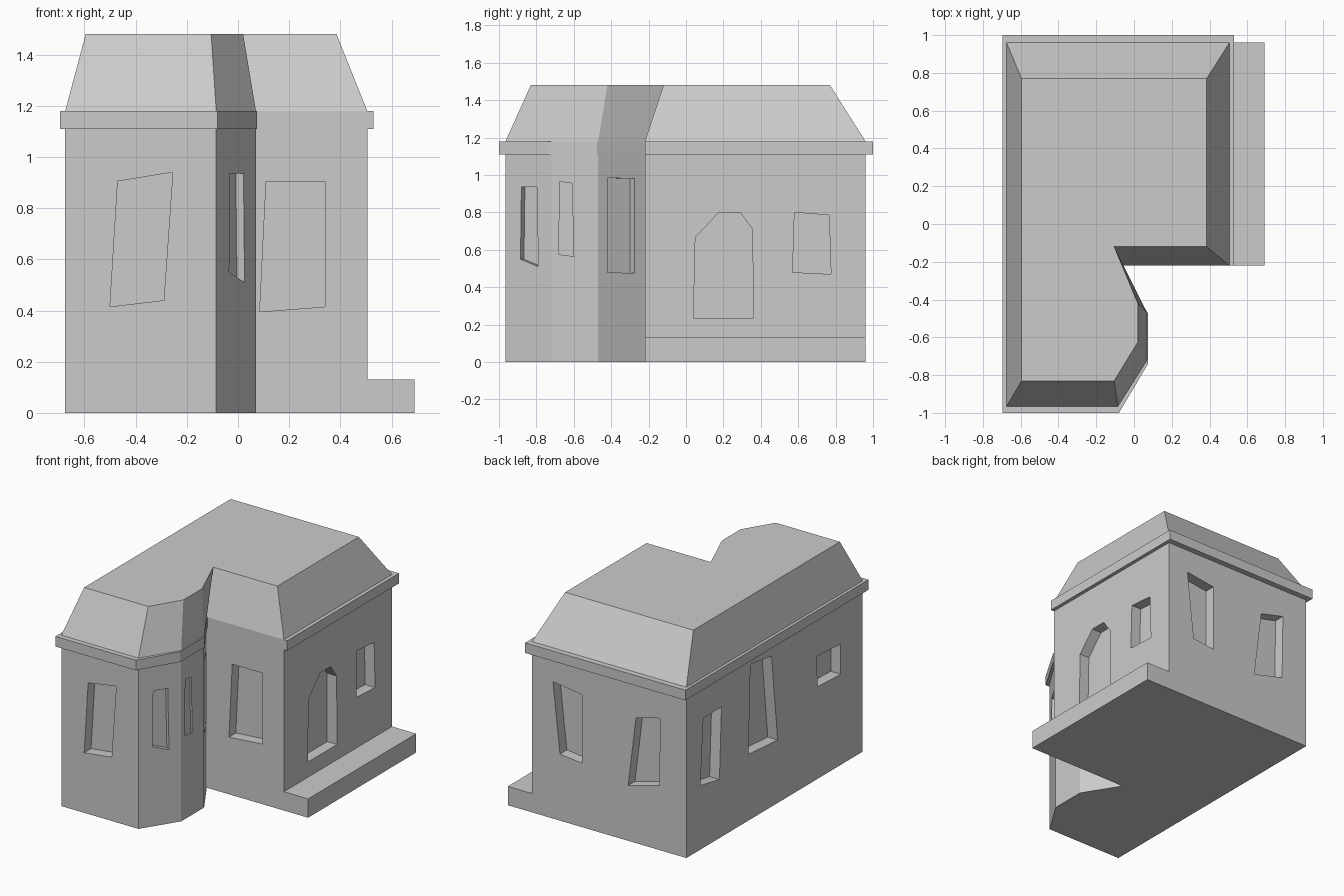
import bpy, bmesh
from mathutils import Vector

if "Cube" in bpy.data.objects:
    bpy.data.objects.remove(bpy.data.objects["Cube"])


def add_loft(bm, bottom, top):
    """Closed solid between two matching outlines."""
    a = [bm.verts.new(p) for p in bottom]
    b = [bm.verts.new(p) for p in top]
    bm.faces.new(a[::-1])
    bm.faces.new(b)
    n = len(a)
    for i in range(n):
        bm.faces.new((a[i], a[(i + 1) % n], b[(i + 1) % n], b[i]))


def finish(bm, name):
    bmesh.ops.recalc_face_normals(bm, faces=bm.faces[:])
    mesh = bpy.data.meshes.new(name)
    bm.to_mesh(mesh)
    bm.free()
    obj = bpy.data.objects.new(name, mesh)
    bpy.context.collection.objects.link(obj)
    return obj


def storey(name, plan, z0, z1, top_plan=None):
    bm = bmesh.new()
    add_loft(bm, [(x, y, z0) for x, y in plan],
             [(x, y, z1) for x, y in (top_plan or plan)])
    return finish(bm, name)


# Footprints: L-shaped house with a faceted bay on the front wing
def outline(left, front, back, right, bay_x, tip_x, bay_y0, bay_y1, notch_y):
    return [(left, front), (bay_x, front), (tip_x, bay_y0), (tip_x, bay_y1),
            (bay_x, notch_y), (right, notch_y), (right, back), (left, back)]


wall_plan = outline(-.675, -.965, .96, .505, -.085, .07, -.72, -.47, -.22)
eave_plan = outline(-.695, -1, 1, .53, -.08, .075, -.74, -.475, -.22)
top_plan = outline(-.595, -.83, .77, .385, -.105, .02, -.625, -.42, -.12)

walls = storey("walls", wall_plan, 0, 1.11)
storey("eaves", eave_plan, 1.11, 1.18)
storey("roof", wall_plan, 1.18, 1.48, top_plan)
storey("porch_step", [(.505, -.22), (.69, -.22), (.69, .96), (.505, .96)], 0, .13)

# Window and door recesses: wall mapping, outward direction, depth, outlines
DEEP = .075
recesses = [
    # front wall
    (lambda u: (u, -.965), (0, -1), DEEP,
     [[(-.50, .415), (-.29, .44), (-.255, .94), (-.47, .905)]]),
    # recessed wing front
    (lambda u: (u, -.22), (0, -1), DEEP,
     [[(.085, .395), (.34, .415), (.34, .905), (.11, .905)]]),
    # right wall: door and window
    (lambda u: (.505, u), (1, 0), DEEP,
     [[(.04, .235), (.36, .235), (.355, .71), (.29, .80), (.175, .80), (.05, .665)],
      [(.57, .48), (.775, .47), (.765, .785), (.58, .80)]]),
    # back wall
    (lambda u: (u, .96), (0, 1), DEEP,
     [[(.345, .945), (.123, .915), (.123, .442), (.291, .46)],
      [(-.29, .865), (-.475, .912), (-.468, .445), (-.23, .382)]]),
    # left wall
    (lambda u: (-.675, u), (-1, 0), DEEP,
     [[(.774, .895), (.577, .897), (.599, .405), (.807, .442)],
      [(.26, 1.07), (.03, 1.04), (-.036, .435), (.282, .458)],
      [(-.462, .85), (-.725, .834), (-.725, .626), (-.473, .637)]]),
    # three bay faces
    (lambda u: (-.085 + (u + .965) * .155 / .245, u), (.845, -.535), .035,
     [[(-.885, .55), (-.79, .51), (-.797, .935), (-.88, .935)]]),
    (lambda u: (.07, u), (1, 0), .012,
     [[(-.68, .575), (-.60, .565), (-.61, .955), (-.675, .965)]]),
    (lambda u: (.07 - (u + .47) * .155 / .25, u), (.85, .527), .045,
     [[(-.42, .48), (-.275, .475), (-.275, .98), (-.42, .985)]]),
]
bm = bmesh.new()
for place, out, depth, shapes in recesses:
    n = Vector((*out, 0))
    for shape in shapes:
        pts = [Vector((*place(u), z)) for u, z in shape]
        add_loft(bm, [p - n * depth for p in pts], [p + n * .02 for p in pts])
cutter = finish(bm, "opening_cutter")
cutter.hide_render = True

# Carve the openings
mod = walls.modifiers.new("openings", 'BOOLEAN')
mod.operation = 'DIFFERENCE'
mod.solver = 'EXACT'
mod.object = cutter
bpy.context.view_layer.objects.active = walls
bpy.ops.object.modifier_apply(modifier=mod.name)
bpy.data.objects.remove(cutter)
